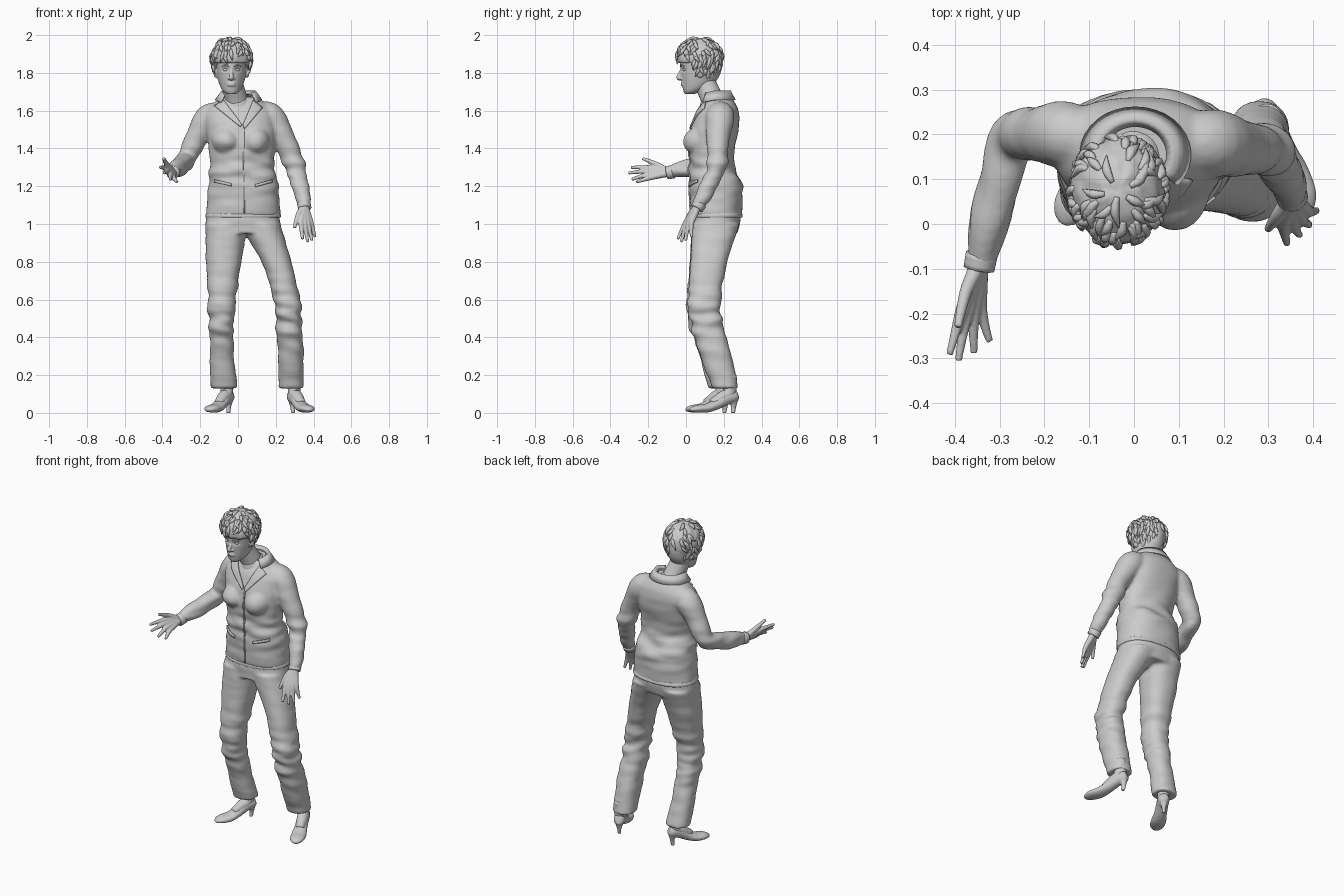
import bpy, bmesh, math, random
from mathutils import Vector, Matrix, Quaternion, noise
from mathutils.bvhtree import BVHTree

if "Cube" in bpy.data.objects:
    bpy.data.objects.remove(bpy.data.objects["Cube"])

random.seed(4)


def resample(rows, k):
    out = []
    for i in range(len(rows) - 1):
        near = [rows[max(i - 1, 0)], rows[i], rows[i + 1], rows[min(i + 2, len(rows) - 1)]]
        for s in range(k):
            t = s / k
            out.append([0.5 * (2 * b + (c - a) * t + (2 * a - 5 * b + 4 * c - d) * t * t
                               + (3 * b - a - 3 * c + d) * t ** 3) for a, b, c, d in zip(*near)])
    return out + [list(rows[-1])]


def loft(rings, n=28, k=5, follow=False, p=2.0):
    """Closed skin through rings (x, y, z, rx, ry); returns verts, faces."""
    rows = resample(rings, k)
    pts = [Vector(r[:3]) for r in rows]
    q, prev, verts = Quaternion(), Vector((0, 0, 1)), []
    for i, r in enumerate(rows):
        if follow:
            t = (pts[min(i + 1, len(pts) - 1)] - pts[max(i - 1, 0)]).normalized()
            q = prev.rotation_difference(t) @ q
            prev = t
        for j in range(n):
            c, s = math.cos(math.tau * j / n), math.sin(math.tau * j / n)
            e = Vector((math.copysign(abs(c) ** (2 / p), c) * max(r[3], .001),
                        math.copysign(abs(s) ** (2 / p), s) * max(r[4], .001), 0))
            verts.append(pts[i] + q @ e)
    faces = [(a + j, a + (j + 1) % n, a + n + (j + 1) % n, a + n + j)
             for a in range(0, n * (len(rows) - 1), n) for j in range(n)]
    last = n * (len(rows) - 1)
    return verts, faces + [tuple(range(n))[::-1], tuple(range(last, last + n))]


def body(bounds, p=2.3):
    """Loft from horizontal extents (z, x0, x1, y0, y1)."""
    return loft([((a + b) / 2, (c + d) / 2, z, (b - a) / 2, (d - c) / 2) for z, a, b, c, d in bounds], 40, 6, p=p)


def tube(path, radii, n=16, k=5):
    return loft([(*c, r, r) for c, r in zip(path, radii)], n, k, True)


def ball(c, r):
    return loft([(c[0], c[1], c[2] - r[2] * math.cos(math.pi * i / 12), r[0] * math.sin(math.pi * i / 12),
                  r[1] * math.sin(math.pi * i / 12)) for i in range(13)], 20, 1)


def make(name, parts, voxel=0, smooth=0, fn=None, matrix=None):
    """One object from several skins, optionally fused into one surface."""
    verts, faces = [], []
    for v, f in parts:
        faces += [tuple(i + len(verts) for i in g) for g in f]
        verts += v
    me = bpy.data.meshes.new(name)
    me.from_pydata(verts, [], faces)
    ob = bpy.data.objects.new(name, me)
    bpy.context.collection.objects.link(ob)
    if voxel:
        m = ob.modifiers.new("fuse", 'REMESH')
        m.mode, m.voxel_size = 'VOXEL', voxel
        m = ob.modifiers.new("relax", 'SMOOTH')
        m.factor, m.iterations = 0.5, smooth
        dg = bpy.context.evaluated_depsgraph_get()
        ob.data = bpy.data.meshes.new_from_object(ob.evaluated_get(dg))
        ob.modifiers.clear()
    if fn:
        moves = [fn(v.co, v.normal) for v in ob.data.vertices]
        for v, d in zip(ob.data.vertices, moves):
            v.co += d
    if matrix:
        ob.data.transform(matrix)
    ob.data.polygons.foreach_set("use_smooth", [True] * len(ob.data.polygons))
    return ob


def folds(amount, lo, hi):
    def fn(co, nor):
        w = max(0, 1 - abs(co.z - (lo + hi) / 2) / ((hi - lo) / 2))
        return nor * amount * (0.25 + w) * noise.noise(Vector((co.x * 7 + co.z * 5, co.y * 7, co.z * 20)))
    return fn


# Trousers: hips and two legs
hips = body([(1.10, -.155, .21, .04, .28), (1.02, -.172, .222, .03, .288), (.95, -.172, .226, .03, .27)])
right_leg = body([(1.0, -.172, .05, .03, .285), (.8, -.17, .018, .02, .215), (.6, -.16, -.015, .005, .165),
                  (.5, -.155, -.025, .01, .165), (.3, -.15, -.022, .07, .205), (.13, -.146, 0, .12, .25)])
left_leg = body([(1.0, .0, .223, .03, .285), (.8, .125, .282, .025, .22), (.6, .19, .33, .01, .185),
                 (.5, .2, .342, .015, .185), (.3, .212, .347, .075, .245), (.13, .216, .348, .14, .276)])
make("trousers", [hips, right_leg, left_leg], .009, 6, folds(.014, .25, .75))

# Jacket: trunk, bust and sleeves
trunk = body([(1.04, -.17, .225, .028, .297), (1.12, -.164, .22, .02, .297), (1.22, -.155, .212, .02, .298),
              (1.31, -.146, .19, .02, .252), (1.42, -.158, .198, .018, .262), (1.5, -.168, .2, .025, .28),
              (1.58, -.178, .19, .055, .282), (1.635, -.135, .15, .085, .265), (1.675, -.085, .09, .11, .235)])
bust = [ball((x, .075, 1.44), (.075, .09, .075)) for x in (-.065, .095)]
right_sleeve = tube([(-.10, .19, 1.59), (-.16, .2, 1.555), (-.218, .2, 1.46), (-.27, .192, 1.35),
                     (-.3, .09, 1.315), (-.328, -.01, 1.29), (-.345, -.095, 1.272)],
                    [.06, .075, .06, .055, .048, .043, .031])
left_sleeve = tube([(.11, .185, 1.59), (.175, .18, 1.56), (.245, .168, 1.44), (.3, .165, 1.31),
                    (.335, .11, 1.18), (.353, .06, 1.09)], [.06, .077, .061, .055, .045, .032])
jacket = make("jacket", [trunk, *bust, right_sleeve, left_sleeve], .009, 7, folds(.014, 1.1, 1.45))
make("jacket_hem", [body([(1.035, -.171, .226, .027, .298), (1.045, -.173, .228, .025, .3), (1.058, -.168, .223, .03, .295)])])
for name, path in (("right_cuff", [(-.34, -.068, 1.277), (-.346, -.1, 1.271)]), ("left_cuff", [(.348, .075, 1.11), (.354, .057, 1.082)])):
    make(name, [tube(path, [.036, .035], 20, 3)])

# Flat pieces draped on the jacket front
bm = bmesh.new()
bm.from_mesh(jacket.data)
tree = BVHTree.FromBMesh(bm)


def drape(name, corners, nu=14, nv=6, lift=.005):
    a, b, c, d = [Vector(q) for q in corners]
    verts = []
    for i in range(nu):
        for j in range(nv):
            u, v = i / (nu - 1), j / (nv - 1)
            q = a.lerp(b, u).lerp(d.lerp(c, u), v)
            hit = tree.ray_cast(Vector((q.x, -1, q.y)), Vector((0, 1, 0)))[0]
            verts.append(Vector((q.x, (hit.y if hit else .12) - lift, q.y)))
    faces = [(i * nv + j, (i + 1) * nv + j, (i + 1) * nv + j + 1, i * nv + j + 1)
             for i in range(nu - 1) for j in range(nv - 1)]
    ob = make(name, [(verts, faces)])
    m = ob.modifiers.new("thickness", 'SOLIDIFY')
    m.thickness, m.offset = .008, 0


drape("right_lapel", [(-.075, 1.655), (.022, 1.525), (.012, 1.515), (-.125, 1.625)])
drape("left_lapel", [(.08, 1.655), (.026, 1.525), (.036, 1.505), (.13, 1.615)])
drape("front_closure", [(.026, 1.51), (.03, 1.06), (.036, 1.06), (.034, 1.51)], 30, 3, .002)
drape("right_pocket_welt", [(-.125, 1.235), (-.035, 1.215), (-.035, 1.2), (-.125, 1.22)], 10, 3)
drape("left_pocket_welt", [(.09, 1.21), (.18, 1.235), (.18, 1.22), (.09, 1.195)], 10, 3)
bm.free()

# Collar wrapping the back of the neck
verts = []
for i in range(25):
    a = math.radians(-40 + 260 * i / 24)
    for rx, ry, z in ((.075, .068, 1.685), (.088, .08, 1.7), (.118, .1, 1.655)):
        verts.append(Vector((.003 + rx * math.cos(a), .155 + ry * math.sin(a), z - .02 * max(0, -math.sin(a)))))
collar = make("collar", [(verts, [(3 * i + j, 3 * i + 3 + j, 3 * i + 4 + j, 3 * i + j + 1)
                                  for i in range(24) for j in range(2)])])
collar.modifiers.new("thickness", 'SOLIDIFY').thickness = .008

# Neck and undershirt
make("neck", [tube([(.0, .165, 1.6), (-.012, .135, 1.67), (-.03, .105, 1.74), (-.035, .095, 1.79)],
                   [.07, .06, .057, .06], 24)])
make("undershirt", [tube([(.0, .16, 1.58), (-.004, .148, 1.63), (-.01, .138, 1.66)], [.085, .078, .066], 24)])

# Head with nose, lips and ears
HX = -.035
skull = loft([(HX, y, z, rx, ry) for z, y, rx, ry in
              ((1.688, .018, .022, .024), (1.702, .034, .043, .047), (1.73, .058, .06, .077), (1.78, .075, .075, .1),
               (1.83, .08, .081, .111), (1.88, .08, .083, .11), (1.93, .08, .074, .095), (1.965, .08, .04, .05))], 32)
nose = tube([(HX, -.02, 1.828), (HX, -.03, 1.8), (HX, -.04, 1.776), (HX, -.028, 1.766)], [.007, .009, .012, .009])
extras = [ball((HX + s * .011, -.026, 1.771), (.009, .011, .007)) for s in (-1, 1)]
extras += [ball((HX, -.015, z), (.024, .013, r)) for z, r in ((1.745, .006), (1.735, .007))]
extras += [ball((HX + s * .083, .075, 1.805), (.012, .02, .032)) for s in (-1, 1)]


def sockets(co, nor):
    depth = sum(math.exp(-((co.x - HX - s * .032) / .017) ** 2 - ((co.z - 1.817) / .011) ** 2) for s in (-1, 1))
    return Vector((0, .011 * depth if co.y < .04 else 0, 0))


make("head", [skull, nose, *extras], .0042, 3, sockets)
for s, side in ((-1, "right"), (1, "left")):
    make(side + "_eye", [ball((HX + s * .031, -.007, 1.816), (.014, .011, .008))])
    make(side + "_eyebrow", [tube([(HX + s * .014, -.028, 1.834), (HX + s * .03, -.023, 1.841),
                                   (HX + s * .05, -.007, 1.836)], [.003, .004, .002], 8)])

# Short tousled hair: cap plus tufts
C = Vector((HX, .073, 1.88))


def scalp(th, az, k=1.0):
    c = math.cos(th)
    return C + k * Vector((.106 * math.sin(th) * math.cos(az), .121 * math.sin(th) * math.sin(az), (.108 if c > 0 else .135) * c))


def hairline(az):
    t = min(1, max(0, (-math.sin(az) + .15) / .8))
    return 1.765 + .085 * t * t * (3 - 2 * t)


def cap_shape(co, nor):
    d = co - C
    if co.z < hairline(math.atan2(d.y, d.x)):
        return d * -.35
    return d * (.06 * noise.noise(co * 45))


cap = loft([(C.x, C.y, C.z + (.106 if i > 15 else .132) * -math.cos(math.pi * i / 30), .104 * math.sin(math.pi * i / 30),
             .119 * math.sin(math.pi * i / 30)) for i in range(31)], 48, 1)
make("hair_cap", [cap], fn=cap_shape)
tufts = []
for _ in range(170):
    th, az = math.acos(random.uniform(-.75, 1)), random.uniform(0, math.tau)
    swirl, length = random.uniform(-.35, .35), random.uniform(.35, .6)
    tip = scalp(th + length, az + swirl, 1.05)
    if tip.z > hairline(az) - .012:
        tufts.append(tube([scalp(th, az, .97), scalp(th + length / 2, az + swirl * .3, 1.01), tip], [.006, .011, .001], 6, 3))
make("hair_tufts", tufts)


# Hands: finger chains fused around the wrist
def hand(name, wrist, fingers):
    w = Vector(wrist)
    parts = []
    for i, (knuckle, tip) in enumerate(fingers):
        k, t = Vector(knuckle), Vector(tip)
        mid = k.lerp(t, .5) + (k - w).normalized() * .006
        r = .0115 if i < 4 else .0125
        parts.append(tube([w, w.lerp(k, .5), k, mid, t], [.021, .0175, .0145, r - .001, r * .7], 12))
    make(name, parts, .004, 3)


hand("right_hand", (-.345, -.085, 1.272),
     [((-.385, -.195, 1.297), (-.412, -.292, 1.3)), ((-.374, -.202, 1.28), (-.392, -.305, 1.27)),
      ((-.358, -.2, 1.262), (-.357, -.288, 1.236)), ((-.342, -.188, 1.246), (-.322, -.262, 1.222)),
      ((-.375, -.15, 1.312), (-.393, -.23, 1.347))])
hand("left_hand", (.352, .065, 1.1),
     [((.334, .0, 1.01), (.342, -.044, .92)), ((.353, .004, 1.0), (.37, -.025, .904)),
      ((.371, .014, 1.0), (.392, -.002, .912)), ((.386, .03, 1.007), (.408, .03, .93)),
      ((.32, .02, 1.05), (.299, -.012, .98))])

# High-heeled shoes and ankles
for side, heel, toe in (("right", (-.05, .205), (-.16, .0)), ("left", (.29, .25), (.385, .02))):
    d = Vector(toe) - Vector(heel)
    place = Matrix.Translation((*heel, 0)) @ Matrix.Rotation(math.atan2(d.x, -d.y), 4, 'Z') @ Matrix.Scale(d.length / .23, 4, (0, 1, 0))
    upper = loft([(0, y, z, rx, ry) for y, z, rx, ry in
                  ((.022, .095, .018, .024), (.005, .09, .032, .035), (-.04, .075, .035, .034), (-.09, .045, .037, .028),
                   (-.14, .026, .044, .024), (-.19, .022, .041, .02), (-.218, .018, .026, .013), (-.23, .016, .008, .006))],
                 24, 4, True)
    spike = loft([(0, -.002, 0, .011, .011), (0, .002, .03, .012, .013), (0, .002, .07, .026, .022)], 16, 4)
    make(side + "_shoe", [upper, spike], .0045, 3, matrix=place)
    make(side + "_ankle", [tube([(0, -.02, .2), (0, -.02, .11), (0, -.06, .08), (0, -.11, .05)],
                                [.036, .033, .032, .024], 20)], matrix=place)
